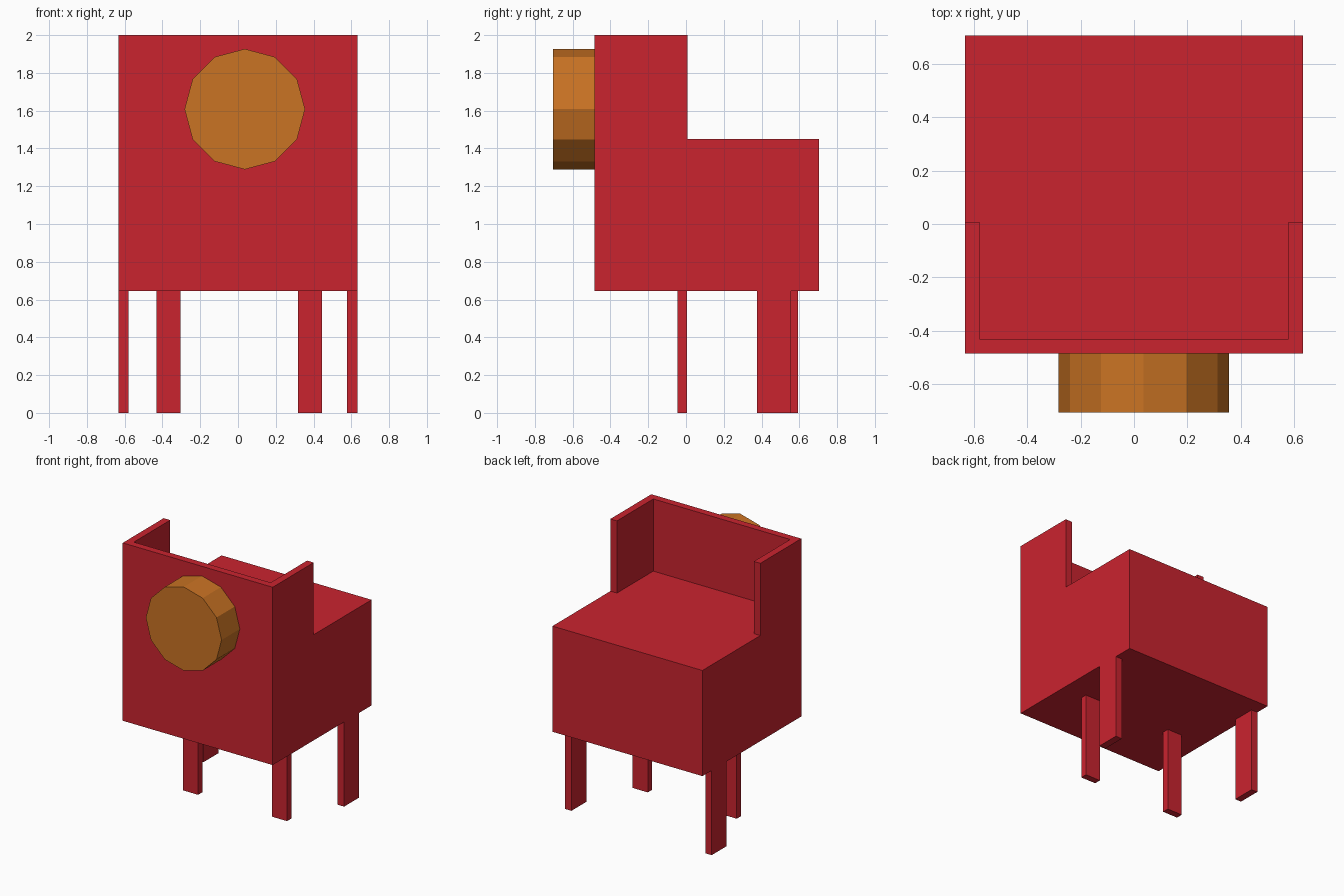
import bpy
import bmesh
import math

cube = bpy.data.objects.get("Cube")
if cube:
    bpy.data.objects.remove(cube, do_unlink=True)


def make_material(name, color):
    mat = bpy.data.materials.new(name)
    mat.use_nodes = True
    mat.diffuse_color = color
    bsdf = next(n for n in mat.node_tree.nodes if n.type == 'BSDF_PRINCIPLED')
    bsdf.inputs["Base Color"].default_value = color
    return mat


RED = make_material("red", (0.59, 0.017, 0.028, 1))
ORANGE = make_material("orange", (0.59, 0.172, 0.017, 1))


def prism(name, outline, offset, mat):
    """Extrude a closed 3D outline along an offset vector."""
    bm = bmesh.new()
    face = bm.faces.new([bm.verts.new(p) for p in outline])
    new = bmesh.ops.extrude_face_region(bm, geom=[face], use_keep_orig=True)["geom"]
    bmesh.ops.translate(bm, vec=offset, verts=[v for v in new if isinstance(v, bmesh.types.BMVert)])
    bmesh.ops.recalc_face_normals(bm, faces=bm.faces)
    mesh = bpy.data.meshes.new(name)
    bm.to_mesh(mesh)
    bm.free()
    mesh.materials.append(mat)
    obj = bpy.data.objects.new(name, mesh)
    bpy.context.collection.objects.link(obj)
    return obj


def box(name, x, y, z, mat):
    outline = [(x[0], y[0], z[0]), (x[1], y[0], z[0]), (x[1], y[1], z[0]), (x[0], y[1], z[0])]
    return prism(name, outline, (0, 0, z[1] - z[0]), mat)


W = 0.632                   # half width
FRONT, BACK = -0.485, 0.705
BOTTOM, SEAT, TOP = 0.645, 1.45, 2.0
WALL = 0.055

# Solid seat block
box("seat_block", (-W, W), (FRONT, BACK), (BOTTOM, SEAT), RED)

# U-shaped wall wrapping the front and both sides
wall_end, inner = 0.008, W - WALL
u_shape = [(-W, FRONT), (W, FRONT), (W, wall_end), (inner, wall_end),
           (inner, FRONT + WALL), (-inner, FRONT + WALL), (-inner, wall_end), (-W, wall_end)]
prism("surround_wall", [(x, y, SEAT) for x, y in u_shape], (0, 0, TOP - SEAT), RED)

# Twelve-sided disc on the front
disc = [(0.036 + 0.319 * math.sin(i * math.pi / 6), -0.705, 1.608 + 0.319 * math.cos(i * math.pi / 6))
        for i in range(12)]
prism("front_disc", disc, (0, FRONT + 0.705, 0), ORANGE)

# Plank legs
legs = {
    "front_leg_left": ((0.318, 0.445), (-0.045, 0.006)),
    "front_leg_right": ((-0.432, -0.305), (-0.045, 0.006)),
    "back_leg_left": ((0.577, W), (0.375, 0.555)),
    "back_leg_right": ((-W, -0.58), (0.415, 0.593)),
}
for name, (x, y) in legs.items():
    box(name, x, y, (0, BOTTOM), RED)
